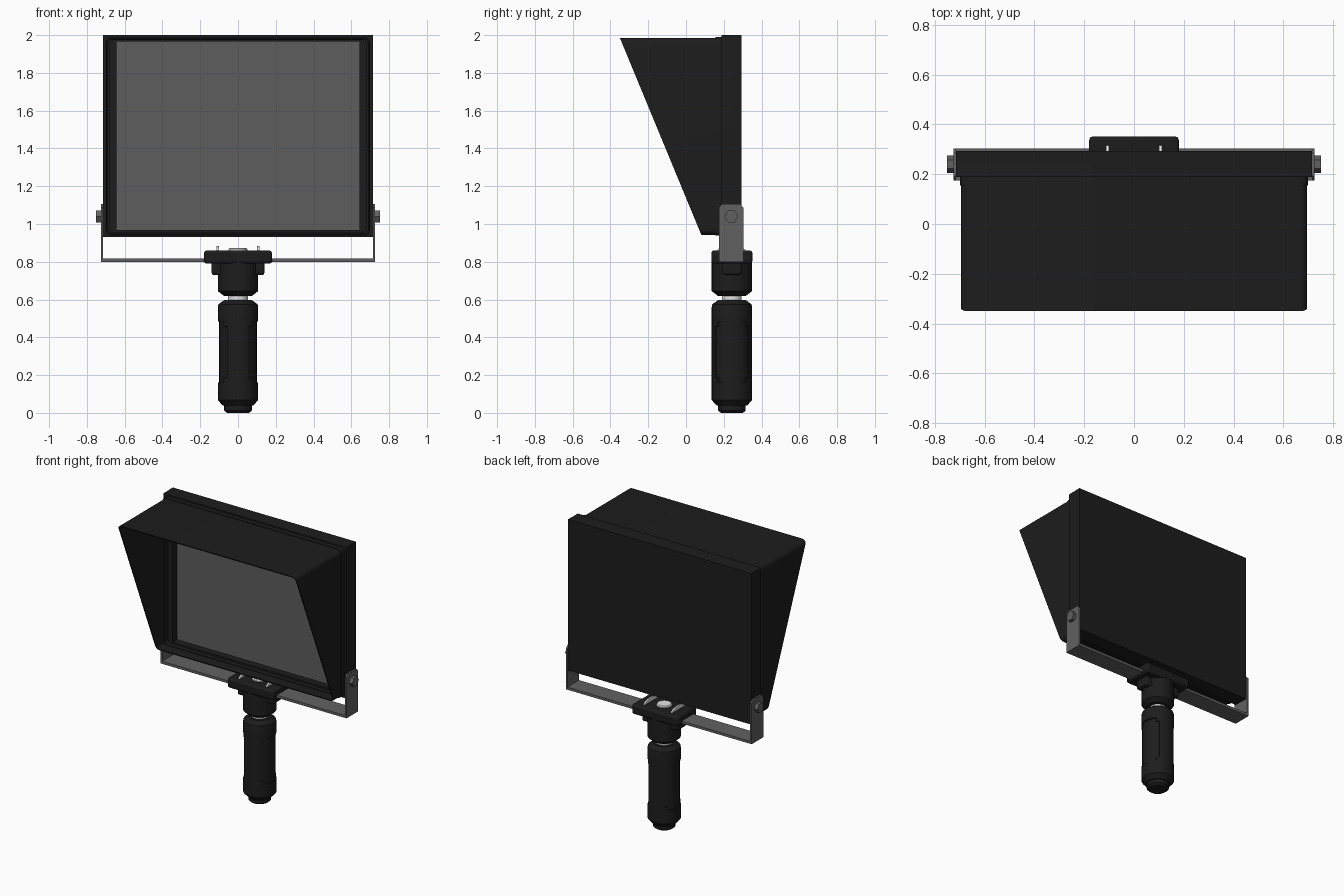
import bpy, bmesh, math

cube = bpy.data.objects.get("Cube")
if cube:
    bpy.data.objects.remove(cube, do_unlink=True)


def material(name, value):
    m = bpy.data.materials.new(name)
    m.use_nodes = True
    color = (value, value, value, 1)
    m.diffuse_color = color
    m.node_tree.nodes["Principled BSDF"].inputs["Base Color"].default_value = color
    return m


BLACK = material("black plastic", 0.012)
GLASS = material("grey screen", 0.11)
STEEL = material("grey steel", 0.12)
SILVER = material("bright silver", 0.78)
GRIP_Y = 0.243   # centre line of the handle
PIVOT_Y = 0.24   # centre line of the bracket


def finish(name, bm, mat, bevel=0, segments=2, smooth=True):
    bmesh.ops.recalc_face_normals(bm, faces=bm.faces[:])
    mesh = bpy.data.meshes.new(name)
    bm.to_mesh(mesh)
    bm.free()
    ob = bpy.data.objects.new(name, mesh)
    bpy.context.collection.objects.link(ob)
    mesh.materials.append(mat)
    if bevel:
        mod = ob.modifiers.new("Bevel", "BEVEL")
        mod.width, mod.segments = bevel, segments
    if smooth:
        bpy.ops.object.select_all(action="DESELECT")
        ob.select_set(True)
        bpy.context.view_layer.objects.active = ob
        bpy.ops.object.shade_smooth_by_angle(angle=math.radians(30))


def box(name, mat, x, y, z, bevel=0):
    bm = bmesh.new()
    bmesh.ops.create_cube(bm, size=1)
    for v in bm.verts:
        v.co = [(lo + hi) / 2 + c * (hi - lo) for c, (lo, hi) in zip(v.co, (x, y, z))]
    finish(name, bm, mat, bevel, smooth=bevel > 0)


def rounded_rect(w, h0, h1, r, steps=5):
    """Outline of half width w, from height h0 to h1."""
    corners = ((w - r, h1 - r), (r - w, h1 - r), (r - w, h0 + r), (w - r, h0 + r))
    pts = []
    for k, (cx, cy) in enumerate(corners):
        for i in range(steps + 1):
            a = math.pi / 2 * (k + i / steps)
            pts.append((cx + r * math.cos(a), cy + r * math.sin(a)))
    return pts


def loft(loops, closed=False):
    """Skin a series of vertex loops with quads, capping open ends."""
    bm = bmesh.new()
    rings = [[bm.verts.new(p) for p in loop] for loop in loops]
    pairs = list(zip(rings, rings[1:]))
    if closed:
        pairs.append((rings[-1], rings[0]))
    for a, b in pairs:
        for i in range(len(a)):
            j = (i + 1) % len(a)
            bm.faces.new((a[i], a[j], b[j], b[i]))
    if not closed:
        bm.faces.new(rings[0])
        bm.faces.new(rings[-1])
    bmesh.ops.recalc_face_normals(bm, faces=bm.faces[:])
    return bm


def revolve(profile, sides=32):
    angles = [math.tau * i / sides for i in range(sides)]
    return loft([[(r * math.cos(a), GRIP_Y + r * math.sin(a), z) for a in angles]
                 for r, z in profile])


def prism_x(name, mat, outline, x0, x1, smooth=False):
    finish(name, loft([[(x, y, z) for y, z in outline] for x in (x0, x1)]),
           mat, smooth=smooth)


def ring_y(name, mat, outer, inner, y0, y1):
    """Hollow frame facing front, between two matching outlines."""
    finish(name, loft([[(x, y, z) for x, z in pts] for pts, y in
                       ((outer, y0), (outer, y1), (inner, y1), (inner, y0))],
                      closed=True), mat)


# Monitor housing with a deep-set screen
opening = rounded_rect(0.643, 0.967, 1.967, 0.002)
box("housing_back", BLACK, (-0.715, 0.715), (0.245, 0.294), (0.932, 2.0))
ring_y("housing_frame", BLACK, rounded_rect(0.715, 0.932, 2.0, 0.002), opening,
       0.188, 0.245)
box("screen", GLASS, (-0.643, 0.643), (0.237, 0.245), (0.967, 1.967))
ring_y("hood_flange", BLACK,
       rounded_rect(0.7, 0.938, 1.99, 0.03),
       rounded_rect(0.68, 0.955, 1.975, 0.03), 0.155, 0.19)

# Sun hood: rounded tube cut off by a slanted front plane
def hood_front(z):
    return 0.08 - 0.43 * (z - 0.945) / 1.04

outer = rounded_rect(0.696, 0.943, 1.986, 0.03)
inner = rounded_rect(0.688, 0.951, 1.978, 0.022)
hood = loft([[(x, 0.187, z) for x, z in outer],
             [(x, hood_front(z), z) for x, z in outer],
             [(x, hood_front(z), z) for x, z in inner],
             [(x, 0.187, z) for x, z in inner]], closed=True)
finish("sun_hood", hood, BLACK)

# U bracket with hexagonal pivot bolts
box("bracket_base", STEEL, (-0.726, 0.726), (0.174, 0.304), (0.8, 0.818))
arm = [(0.174, 0.8), (0.304, 0.8), (0.304, 1.087), (0.286, 1.107),
       (0.192, 1.107), (0.174, 1.087)]
hexagon = [(PIVOT_Y + 0.036 * math.cos(math.tau * i / 6),
            1.04 + 0.036 * math.sin(math.tau * i / 6)) for i in range(6)]

# Arched spring rails on top of the mount
arc = [math.pi * i / 12 for i in range(13)]
rail = [(PIVOT_Y + 0.076 * math.cos(a), 0.858 + 0.026 * math.sin(a)) for a in arc]

for side, label in ((1, "left"), (-1, "right")):
    prism_x(label + "_bracket_arm", STEEL, arm, side * 0.715, side * 0.726)
    prism_x(label + "_pivot_bolt", STEEL, hexagon, side * 0.72, side * 0.751)
    prism_x(label + "_mount_rail", SILVER, rail, side * 0.101, side * 0.113, True)

# Mounting head under the bracket
box("mount_plate", BLACK, (-0.18, 0.18), (0.134, 0.352), (0.79, 0.86), 0.014)
box("mount_wings", BLACK, (-0.14, 0.14), (0.19, 0.296), (0.73, 0.8), 0.012)
finish("mount_collar", revolve([(0.075, 0.62), (0.107, 0.645), (0.107, 0.8)]), BLACK)
finish("mount_screw", revolve([(0.05, 0.85), (0.05, 0.867), (0.044, 0.873)]), SILVER)
finish("neck", revolve([(0.052, 0.58), (0.052, 0.64)]), SILVER)

# Handle with a sunken panel on each side, its corners left out
handle = revolve([(0.058, 0.0), (0.073, 0.012), (0.073, 0.038), (0.08, 0.038),
                  (0.107, 0.068), (0.107, 0.16), (0.107, 0.185), (0.107, 0.46),
                  (0.107, 0.485), (0.107, 0.56), (0.104, 0.575), (0.072, 0.598)])
panel = []
for f in handle.faces:
    c = f.calc_center_median()
    reach = 0.086 if 0.185 < c.z < 0.46 else 0.075
    if 0.16 < c.z < 0.485 and abs(c.y - GRIP_Y) < reach:
        panel.append(f)
bmesh.ops.inset_region(handle, faces=panel, thickness=0.002, depth=-0.007,
                       use_even_offset=True)
finish("handle", handle, BLACK)
